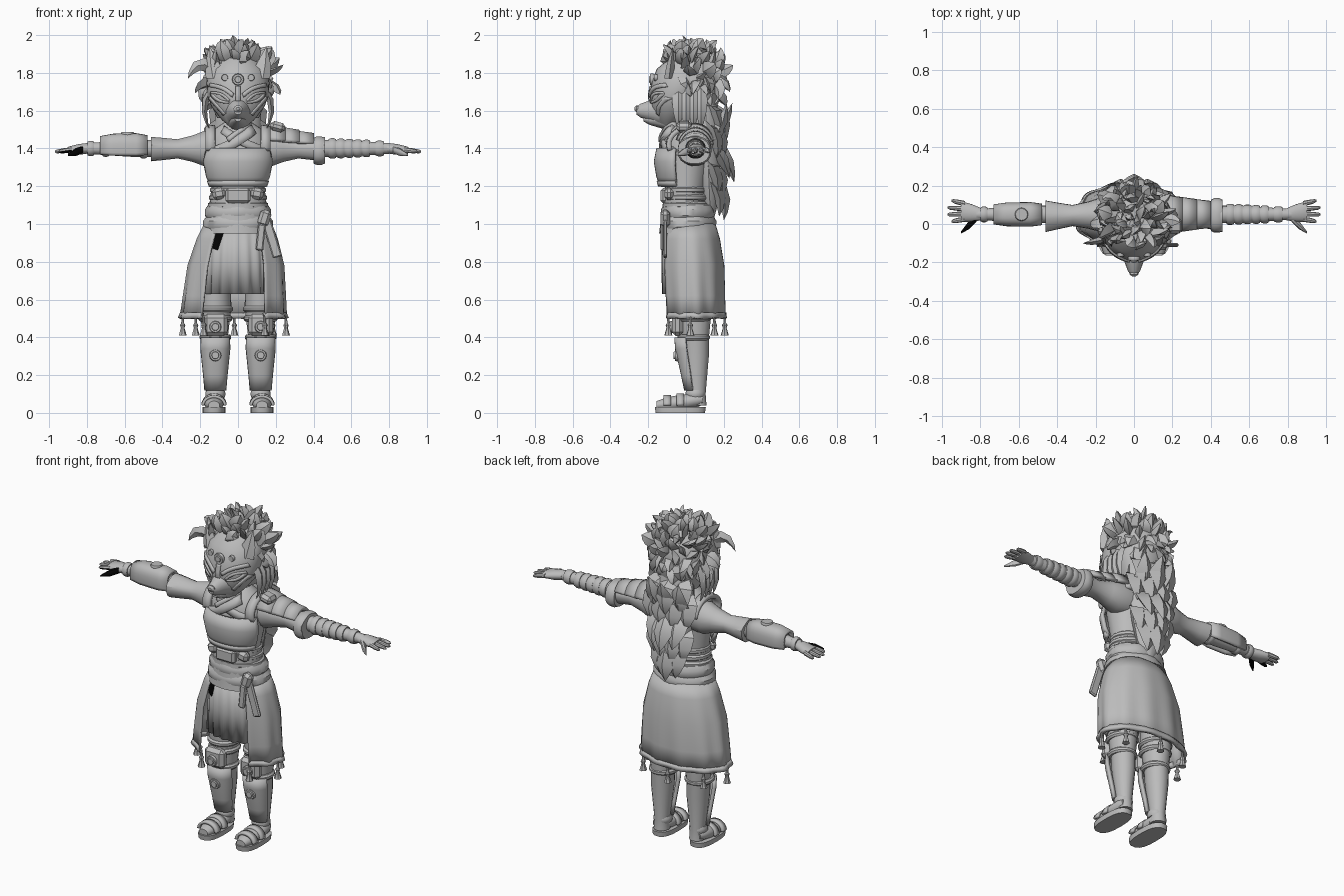
import bpy, bmesh, math, random
from mathutils import Vector
from mathutils.bvhtree import BVHTree

random.seed(4)
cube = bpy.data.objects.get("Cube")
if cube:
    bpy.data.objects.remove(cube)


def material(name, value):
    mat = bpy.data.materials.new(name)
    mat.use_nodes = True
    mat.diffuse_color = (value, value, value, 1)
    mat.node_tree.nodes["Principled BSDF"].inputs["Base Color"].default_value = mat.diffuse_color
    return mat


GREY, BLACK = material("plain_grey", .5), material("black", .002)
PLACE = {"z": lambda t, u, v: (u, v, t), "x": lambda t, u, v: (t, u, v), "y": lambda t, u, v: (u, t, v)}


def add(name, bm, mat=GREY, thick=0, mirror=False):
    bmesh.ops.recalc_face_normals(bm, faces=bm.faces)
    mesh = bpy.data.meshes.new(name)
    bm.to_mesh(mesh)
    bm.free()
    ob = bpy.data.objects.new(name, mesh)
    bpy.context.collection.objects.link(ob)
    mesh.materials.append(mat)
    if thick:
        solid = ob.modifiers.new("thickness", "SOLIDIFY")
        solid.thickness, solid.offset = thick, 0
    if mirror:
        ob.modifiers.new("mirror", "MIRROR").use_mirror_merge = False
    return ob


def loft(name, axis, centre, deep, rings, lean=(0, 0), deep_end=None, n=18, arc=None, p=1, fold=0, folds=1, **kw):
    """Skin (position, radius) rings along an axis; an arc in degrees gives an open sheet."""
    bm, rows = bmesh.new(), []
    first, last = rings[0][0], rings[-1][0]
    start, stop = arc or (0, 360)
    for t, radius in rings:
        f, row = (t - first) / (last - first), []
        ratio = deep + ((deep_end or deep) - deep) * f
        for i in range(n + bool(arc)):
            a = math.radians(start + (stop - start) * i / n)
            r = radius * (1 + fold * math.sin(folds * a) * f)
            c, s = (math.copysign(abs(w) ** p, w) for w in (math.cos(a), math.sin(a)))
            u, v = centre[0] + lean[0] * f + r * c, centre[1] + lean[1] * f + r * ratio * s
            row.append(bm.verts.new(PLACE[axis](t, u, v)))
        rows.append(row)
    for low, high in zip(rows, rows[1:]):
        for i in range(n):
            k = (i + 1) % len(low)
            bm.faces.new((low[i], low[k], high[k], high[i]))
    if not arc:
        bm.faces.new(rows[0])
        bm.faces.new(rows[-1])
    return add(name, bm, **kw)


def band(name, axis, t, centre, r, half, deep=1, **kw):
    """Short band or disc with softened rims."""
    inner = half * .4
    return loft(name, axis, centre, deep, [(t - half, r * .9), (t - inner, r), (t + inner, r), (t + half, r * .9)], **kw)


def box(name, loc, size, tilt=0, **kw):
    bm = bmesh.new()
    bmesh.ops.create_cube(bm, size=1)
    bmesh.ops.scale(bm, vec=size, verts=bm.verts)
    bmesh.ops.bevel(bm, geom=bm.edges[:], offset=min(size) / 3, segments=1, affect="EDGES")
    c, s = math.cos(tilt), math.sin(tilt)
    for w in bm.verts:
        w.co = Vector((w.co.x * c + w.co.z * s, w.co.y, w.co.z * c - w.co.x * s)) + Vector(loc)
    return add(name, bm, **kw)


def strip_on(name, target, start, end, width, bow=0, steps=10, **kw):
    """Ribbon between two (x, z) points, bowed sideways and laid on the front of a part."""
    tree = BVHTree.FromObject(target, bpy.context.evaluated_depsgraph_get())
    start, end = Vector(start), Vector(end)
    run = (end - start).normalized()
    side = Vector((-run.y, run.x))
    bm, rows = bmesh.new(), []
    for i in range(steps + 1):
        q = start.lerp(end, i / steps) + side * bow * math.sin(math.pi * i / steps)
        hits = [tree.ray_cast(Vector((w.x, -1, w.y)), Vector((0, 1, 0)))[0] for w in (q - side * width / 2, q, q + side * width / 2)]
        if None not in hits:
            rows.append([bm.verts.new(h) for h in hits])
    for a, b in zip(rows, rows[1:]):
        for k in (0, 1):
            bm.faces.new((a[k], a[k + 1], b[k + 1], b[k]))
    return add(name, bm, **kw)


def lock(bm, root, bend, tip, width, ref):
    """Pointed tuft along a bent path."""
    a, b, c, ref = Vector(root), Vector(bend), Vector(tip), Vector(ref)
    rows = []
    for t, f in ((0, .6), (.3, 1), (.6, .8), (.85, .4)):
        q = a.lerp(b, t).lerp(b.lerp(c, t), t)
        u = (b - a).lerp(c - b, t).cross(ref).normalized()
        v = u.cross((b - a).lerp(c - b, t)).normalized() / 2
        rows.append([bm.verts.new(q + e * width * f) for e in (u, v, -u, -v)])
    end = bm.verts.new(c)
    for i in range(4):
        for low, high in zip(rows, rows[1:]):
            bm.faces.new((low[i], low[i - 1], high[i - 1], high[i]))
        bm.faces.new((rows[-1][i], rows[-1][i - 1], end))
    bm.faces.new(rows[0])


FRONT, OPEN_SKIRT = (195, 345), (-54, 234)
ARM, LEG, FOOT, WAIST = (.05, 1.4), (.12, .04), (.127, .04), (0, .01)

# Torso, neck and chest armour
torso = loft("torso", "z", (0, -.01), .78, [(.95, .17), (1.2, .14), (1.35, .17), (1.45, .16), (1.5, .13), (1.54, .07), (1.6, .06)], lean=(0, .02), n=24)
loft("chest_plate", "z", (0, -.015), .8, [(1.21, .145), (1.25, .165), (1.33, .182), (1.4, .165)], arc=FRONT, p=.9, thick=.02)
loft("chest_trim", "z", (0, -.015), .82, [(1.2, .15), (1.23, .16)], arc=FRONT, p=.9, thick=.02)
strip_on("collar_wrap", torso, (.1, 1.51), (-.14, 1.37), .05, .01, thick=.04)
strip_on("collar_under", torso, (-.1, 1.51), (.13, 1.39), .04, -.01, thick=.025)
strip_on("collar_trim", torso, (.06, 1.52), (-.05, 1.44), .02, thick=.06)
loft("shoulder_straps", "x", (.02, 1.42), .8, [(.12, .115), (.17, .11)], arc=(0, 200), thick=.025, mirror=True)
for i in range(3):
    band("waist_band", "z", 1.1 + i * .04, (0, 0), .16 - i * .006, .02, .78)
box("waist_plate", (0, -.115, 1.15), (.13, .04, .08))
box("waist_side_plates", (.1, -.09, 1.16), (.07, .05, .06), .2, mirror=True)

# Sash with knot and hanging ends
band("sash_upper", "z", 1.06, WAIST, .175, .04, .8, n=32, fold=.03, folds=7)
band("sash_lower", "z", 1, WAIST, .185, .04, .8, n=32, fold=.03, folds=5)
box("sash_knot", (.14, -.11, 1.03), (.06, .05, .09), .3)
box("sash_end_long", (.18, -.11, .92), (.05, .02, .2), -.3)
box("sash_end_short", (.12, -.125, .93), (.04, .02, .14), .1)

# Skirts and tassels
front = loft("front_skirt", "z", (0, 0), .75, [(1, .16), (.8, .175), (.63, .18)], deep_end=.65, n=60, arc=(175, 365), fold=.06, folds=18, thick=.01)
strip_on("skirt_mark", front, (-.1, .96), (-.13, .87), .05, mat=BLACK, thick=.012)
drape = dict(deep=.75, deep_end=.6, n=60, arc=OPEN_SKIRT, fold=.03, folds=11)
loft("outer_skirt", "z", (0, .02), rings=[(1, .175), (.92, .21), (.78, .25), (.62, .265), (.5, .275)], lean=(-.025, .02), thick=.01, **drape)
drape.update(deep=.6)
loft("skirt_hem", "z", (-.025, .04), rings=[(.53, .272), (.5, .28)], thick=.02, **drape)
for i in range(7):
    a = math.radians(OPEN_SKIRT[0] + i * 48)
    loft("tassel", "z", (.275 * math.cos(a) - .02, .04 + .165 * math.sin(a)), 1, [(.51, .006), (.475, .008), (.465, .015), (.45, .01), (.41, .022)], n=7)

# Legs, guards and feet
loft("legs", "z", LEG, 1.1, [(.75, .08), (.56, .085), (.4, .066), (.3, .063), (.1, .042), (.04, .045)], lean=(0, .02), mirror=True)
loft("shin_guards", "z", (.12, .055), 1.1, [(.12, .05), (.2, .057), (.34, .072), (.4, .07)], lean=(0, -.03), arc=FRONT, p=.8, thick=.02, mirror=True)
for z in (.4, .5, .55):
    band("leg_straps", "z", z, LEG, .055 + z * .07, .016, 1.05, mirror=True)
box("knee_pads", (.12, -.045, .465), (.13, .06, .115), mirror=True)
for z, y in ((.455, -.075), (.305, -.045)):
    band("guard_discs", "y", y, (.12, z), .032, .014, n=12, mirror=True)
    band("guard_studs", "y", y - .01, (.12, z), .02, .012, n=12, mirror=True)
loft("soles", "z", (.127, -.03), 2.2, [(0, .06), (.03, .062)], p=.75, mirror=True)
loft("feet", "y", FOOT, .75, [(-.155, .03), (-.1, .05), (0, .055), (.06, .05), (.09, .035)], lean=(0, .03), mirror=True)
for y in (-.1, -.03):
    loft("foot_straps", "y", FOOT, 1 + y * 2, [(y - .02, .058), (y + .02, .06)], arc=(0, 180), thick=.015, mirror=True)
band("ankle_wraps", "z", .1, (.12, .05), .053, .02, mirror=True)

# Sleeves, forearms and arm armour
loft("sleeves", "x", ARM, 1.15, [(.1, .08), (.18, .088), (.24, .07), (.32, .055), (.4, .07), (.46, .082)], lean=(-.01, -.005), deep_end=.8, fold=.04, folds=5, mirror=True)
loft("forearms", "x", ARM, 1, [(.44, .045), (.55, .046), (.7, .036), (.82, .027)], mirror=True)
loft("right_bracer", "x", ARM, 1.3, [(-.48, .048), (-.54, .056), (-.66, .054), (-.73, .044)], arc=(-25, 205), p=.75, thick=.016)
band("right_bracer_disc", "z", 1.475, (-.585, .05), .035, .012, n=12)
for x in (-.5, -.7, -.78):
    band("right_arm_strap", "x", x, ARM, .08 + x * .05, .017)
for i in range(5):
    band("left_arm_wrap", "x", .5 + i * .045, ARM, .055 - i * .002, .02)
band("left_wrist_band", "x", .75, ARM, .042, .022)
band("left_sleeve_cuff", "x", .43, (.045, 1.388), .09, .03, .85, p=.85)
for i in range(3):
    x, r = .16 + i * .075, .1 - i * .012
    loft("left_shoulder_plate", "x", ARM, 1.25 - i * .07, [(x, r), (x + .09, r * .85)], arc=(20, 160), thick=.02)
box("left_shoulder_buckle", (.21, -.01, 1.515), (.08, .08, .05), .25)

# Hands
loft("palms", "x", ARM, .9, [(.79, .03), (.84, .045), (.9, .054)], lean=(.015, -.01), deep_end=.35, mirror=True)
for s, label in ((1, "left"), (-1, "right")):
    for i in range(4):
        y, reach = .025 + i * .027, .95 + .02 * (i in (1, 2))
        finger = loft(label + "_finger", "x", (y, 1.393), 1, [(s * .88, .014), (s * .92, .013), (s * (reach - .01), .01), (s * reach, .004)],
                      lean=((y - .06) / 3, -.01), n=8)
        if s < 0 and i == 0:
            finger.data.materials.append(BLACK)
            for f in finger.data.polygons:
                f.material_index = int(f.normal.z < .3)
    loft(label + "_thumb", "x", (.03, 1.395), 1, [(s * .82, .02), (s * .86, .021), (s * .9, .005)], lean=(-.075, -.03), n=8, mat=BLACK if s < 0 else GREY)

# Mask, snout and ears
face = loft("mask", "z", (0, -.1), .8, [(1.51, .035), (1.55, .085), (1.62, .14), (1.68, .163), (1.75, .166), (1.82, .155), (1.88, .1)],
            lean=(0, .12), deep_end=1.05, n=28)
loft("snout", "y", (0, 1.6), 1.1, [(-.262, .02), (-.24, .034), (-.2, .048), (-.16, .065), (-.1, .09)], n=14)
loft("nose", "y", (0, 1.61), .8, [(-.272, .01), (-.262, .024), (-.24, .02)], n=10)
loft("jaw", "y", (0, 1.555), .8, [(-.225, .016), (-.19, .035), (-.1, .06)], lean=(0, -.01), n=12)
strip_on("brow_ridges", face, (.025, 1.68), (.145, 1.735), .022, .012, thick=.02, mirror=True)
strip_on("eye_lids", face, (.045, 1.65), (.14, 1.695), .014, .015, thick=.016, mirror=True)
strip_on("lower_lids", face, (.045, 1.645), (.14, 1.69), .014, -.015, thick=.016, mirror=True)
strip_on("cheek_ridges", face, (.07, 1.58), (.15, 1.67), .014, thick=.012, mirror=True)
strip_on("nose_ridge", face, (0, 1.65), (0, 1.73), .026, thick=.016)
band("forehead_disc", "y", -.18, (0, 1.765), .032, .01, n=12)
band("forehead_gem", "y", -.185, (0, 1.765), .018, .012, n=12)
band("forehead_studs", "y", -.16, (.07, 1.775), .018, .01, n=10, mirror=True)
loft("ears", "z", (.115, -.09), .5, [(1.77, .055), (1.84, .045), (1.935, .004)], lean=(.035, .02), n=5, mirror=True)

# Spiky hair
loft("hair_base", "z", (0, .04), .9, [(1.56, .11), (1.66, .155), (1.78, .165), (1.85, .14), (1.91, .07)], n=12)
hair, count, golden = bmesh.new(), 110, math.pi * (3 - math.sqrt(5))
for i in range(count):
    up = 1 - 1.65 * (i + .5) / count
    flat = math.sqrt(1 - up * up)
    n = Vector((flat * math.cos(i * golden), flat * math.sin(i * golden), up))
    if n.y < -.2 and up < .45 or n.y < -.55 and up < .6:
        continue
    root = Vector((0, .015, 1.77)) + n * .13
    size = random.uniform(.07, .12)
    aim = n + Vector((random.uniform(-.8, .8), random.uniform(-.8, .8), .6 if up > .1 else -1.3))
    tip = root + (n * .3 + aim.normalized() * .8) * size
    tip.z = min(tip.z, 1.98)
    lock(hair, root, root + n * size * .7, tip, random.uniform(.034, .05), [random.uniform(-1, 1) for k in range(3)])
lock(hair, (0, .02, 1.88), (-.01, .02, 1.95), (-.03, -.02, 2), .03, (0, 1, 0))
lock(hair, (-.14, -.07, 1.82), (-.21, -.1, 1.89), (-.265, -.1, 1.77), .035, (0, 1, 0))
for s in (-1, 1):
    for k in range(4):
        y = k * .04 - .04
        lock(hair, (s * .14, y, 1.72), (s * .21, y, 1.62), (s * .15, y, 1.5), .035, (1, 0, 0))
add("spiky_hair", hair)

# Long mane down the back
loft("mane_base", "z", (0, .13), .6, [(1.03, .03), (1.12, .08), (1.3, .115), (1.45, .125), (1.6, .12), (1.7, .08)], lean=(0, -.03), n=12)
mane = bmesh.new()
for row in range(5):
    z, shift = 1.2 + row * .1, .5 * (row % 2)
    out = .085 if row == 2 else .03
    for k in (-1.5, -.5, .5, 1.5) if shift else (-1, 0, 1):
        x, y = k * (.05 + row * .008), .17 - abs(k) * .025
        lock(mane, (x * .8, y - .03, z + .02), (x * 1.2, y + .06, z - .03), (x, y + out, z - .18 + abs(k) * .02), .075, (0, 1, 0))
for k in (-1, 0, 1):
    lock(mane, (k * .06, .12, 1.47), (k * .08, .2, 1.5), (k * .1, .245 - abs(k) * .03, 1.64), .07, (0, 1, 0))
add("back_mane", mane)

bpy.ops.object.select_all(action="DESELECT")
for ob in bpy.context.collection.objects:
    if ob.type == "MESH":
        ob.select_set(True)
        bpy.context.view_layer.objects.active = ob
bpy.ops.object.shade_smooth_by_angle(angle=math.radians(35))
